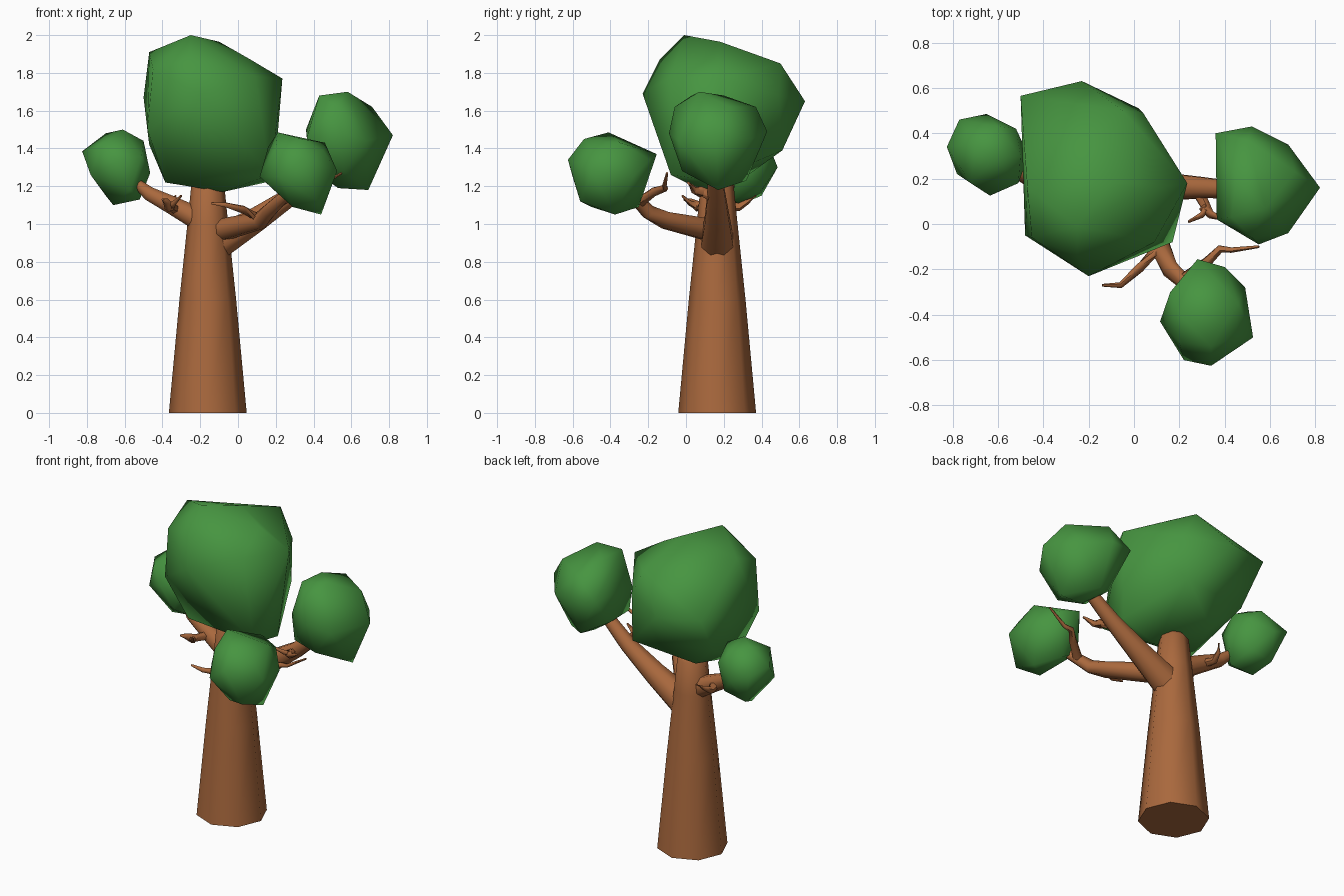
import bpy, bmesh, math
from mathutils import Vector


def material(name, color):
    m = bpy.data.materials.new(name)
    m.diffuse_color = color
    return m


BARK = material("bark", (0.40, 0.14, 0.047, 1))
LEAF = material("leaf", (0.062, 0.30, 0.052, 1))


def finish(name, bm, mat, angle):
    bmesh.ops.recalc_face_normals(bm, faces=bm.faces)
    me = bpy.data.meshes.new(name)
    bm.to_mesh(me)
    bm.free()
    ob = bpy.data.objects.new(name, me)
    bpy.context.collection.objects.link(ob)
    me.materials.append(mat)
    bpy.ops.object.select_all(action='DESELECT')
    ob.select_set(True)
    bpy.context.view_layer.objects.active = ob
    bpy.ops.object.shade_smooth_by_angle(angle=math.radians(angle))
    return ob


def tube(name, path, radii, sides=8, phase=math.pi / 8):
    """Tapered polygonal tube through the path points."""
    bm = bmesh.new()
    pts = [Vector(p) for p in path]
    rings = []
    for i, (p, r) in enumerate(zip(pts, radii)):
        d = (pts[min(i + 1, len(pts) - 1)] - pts[max(i - 1, 0)]).normalized()
        u = (Vector((0, 1, 0)) if abs(d.y) < 0.7 else Vector((0, 0, 1))).cross(d).normalized()
        v = d.cross(u)
        angles = [phase + 2 * math.pi * k / sides for k in range(sides)]
        rings.append([bm.verts.new(p + r * (math.cos(a) * u + math.sin(a) * v)) for a in angles])
    for a, b in zip(rings, rings[1:]):
        for k in range(sides):
            bm.faces.new((a[k], a[(k + 1) % sides], b[(k + 1) % sides], b[k]))
    bm.faces.new(rings[0])
    bm.faces.new(rings[-1])
    return finish(name, bm, BARK, 60)


def foliage(name, points):
    """Faceted leaf clump: hull around a few corner points."""
    bm = bmesh.new()
    for p in points:
        bm.verts.new(p)
    bmesh.ops.convex_hull(bm, input=bm.verts)
    loose = [v for v in bm.verts if not v.link_faces]
    bmesh.ops.delete(bm, geom=loose, context='VERTS')
    return finish(name, bm, LEAF, 75)


# Trunk
tube("trunk", [(-0.16, 0.165, z) for z in (0, 0.6, 1.0, 1.2, 1.235)],
     [0.206, 0.15, 0.108, 0.088, 0.055], phase=0)

# Main branches
tube("right_branch", [(-0.14, 0.165, 0.88), (0.1, 0.165, 1.025), (0.3, 0.16, 1.16),
                      (0.44, 0.15, 1.28)], [0.098, 0.07, 0.05, 0.04])
tube("left_branch", [(-0.16, 0.165, 1.0), (-0.35, 0.19, 1.1), (-0.47, 0.21, 1.16),
                     (-0.54, 0.24, 1.22)], [0.07, 0.052, 0.04, 0.025])
tube("front_branch", [(-0.12, 0.165, 0.96), (0.12, -0.11, 1.02), (0.16, -0.2, 1.065),
                      (0.26, -0.29, 1.16)], [0.065, 0.048, 0.04, 0.03])

# Twigs
TWIGS = {
    "front_twig_left": [(0.11, -0.1, 1.03), (0.03, -0.19, 1.075), (-0.06, -0.27, 1.10), (-0.14, -0.27, 1.11)],
    "front_twig_right": [(0.21, -0.25, 1.11), (0.32, -0.17, 1.17), (0.38, -0.11, 1.19),
                         (0.43, -0.115, 1.2), (0.55, -0.1, 1.27)],
    "right_twig_a": [(0.28, 0.15, 1.14), (0.32, 0.07, 1.18), (0.30, 0.04, 1.19), (0.24, 0.01, 1.22)],
    "right_twig_b": [(0.31, 0.08, 1.17), (0.34, 0.04, 1.18), (0.40, 0.02, 1.21)],
    "left_twig_front": [(-0.33, 0.18, 1.08), (-0.36, 0.07, 1.09), (-0.34, 0.02, 1.11), (-0.30, -0.02, 1.15)],
    "left_twig_fork": [(-0.36, 0.07, 1.09), (-0.38, 0.02, 1.12), (-0.40, -0.01, 1.13)],
    "left_twig_back": [(-0.35, 0.19, 1.1), (-0.37, 0.28, 1.09), (-0.36, 0.33, 1.12), (-0.33, 0.37, 1.15)],
}
for name, path in TWIGS.items():
    n = len(path)
    tube(name, path, [0.03 - 0.024 * i / (n - 1) for i in range(n)], sides=6)

# Leaf clumps
foliage("main_crown", [
    (-0.25, -0.01, 2.0), (-0.47, 0.16, 1.91), (-0.45, -0.06, 1.82), (-0.23, 0.63, 1.65),
    (-0.05, 0.5, 1.85), (0.04, 0.49, 1.68), (0.235, 0.18, 1.77), (-0.2, -0.23, 1.69),
    (-0.5, 0.565, 1.67), (-0.48, -0.05, 1.5), (-0.385, 0.05, 1.22), (0.17, -0.08, 1.26),
    (0.19, 0.13, 1.23), (-0.08, 0.1, 1.17), (0.09, -0.08, 1.78), (0.02, 0.51, 1.39),
    (-0.3, 0.33, 1.26), (-0.1, 0.18, 1.965), (0.05, 0.15, 1.88), (-0.25, -0.14, 1.87),
    (-0.47, 0.4, 1.42)])
foliage("left_clump", [
    (-0.61, 0.29, 1.5), (-0.70, 0.35, 1.48), (-0.825, 0.34, 1.385), (-0.78, 0.22, 1.26),
    (-0.66, 0.28, 1.1), (-0.52, 0.25, 1.13), (-0.465, 0.3, 1.27), (-0.5, 0.3, 1.44),
    (-0.65, 0.485, 1.3), (-0.77, 0.46, 1.35), (-0.635, 0.125, 1.33), (-0.51, 0.18, 1.36),
    (-0.52, 0.42, 1.36), (-0.7, 0.4, 1.15), (-0.72, 0.18, 1.42), (-0.57, 0.17, 1.18),
    (-0.55, 0.4, 1.18), (-0.6, 0.43, 1.44)])
foliage("front_clump", [
    (0.21, -0.41, 1.485), (0.34, -0.54, 1.45), (0.46, -0.35, 1.43), (0.525, -0.5, 1.28),
    (0.44, -0.375, 1.05), (0.29, -0.5, 1.09), (0.115, -0.43, 1.25), (0.16, -0.3, 1.41),
    (0.28, -0.155, 1.37), (0.4, -0.19, 1.34), (0.49, -0.28, 1.25), (0.34, -0.625, 1.34),
    (0.22, -0.6, 1.25), (0.33, -0.25, 1.09), (0.42, -0.56, 1.12), (0.19, -0.28, 1.18),
    (0.45, -0.5, 1.39), (0.2, -0.52, 1.4)])
foliage("right_clump", [
    (0.43, 0.03, 1.68), (0.58, 0.07, 1.7), (0.71, 0.23, 1.62), (0.82, 0.16, 1.47),
    (0.69, 0.17, 1.18), (0.53, 0.16, 1.19), (0.36, 0.4, 1.5), (0.52, 0.43, 1.49),
    (0.68, 0.35, 1.45), (0.68, -0.04, 1.44), (0.55, -0.09, 1.48), (0.385, 0.02, 1.3),
    (0.365, 0.02, 1.46), (0.5, 0.37, 1.62), (0.52, 0.32, 1.23), (0.56, -0.02, 1.28),
    (0.52, -0.06, 1.62), (0.38, 0.22, 1.3), (0.45, 0.2, 1.68)])
